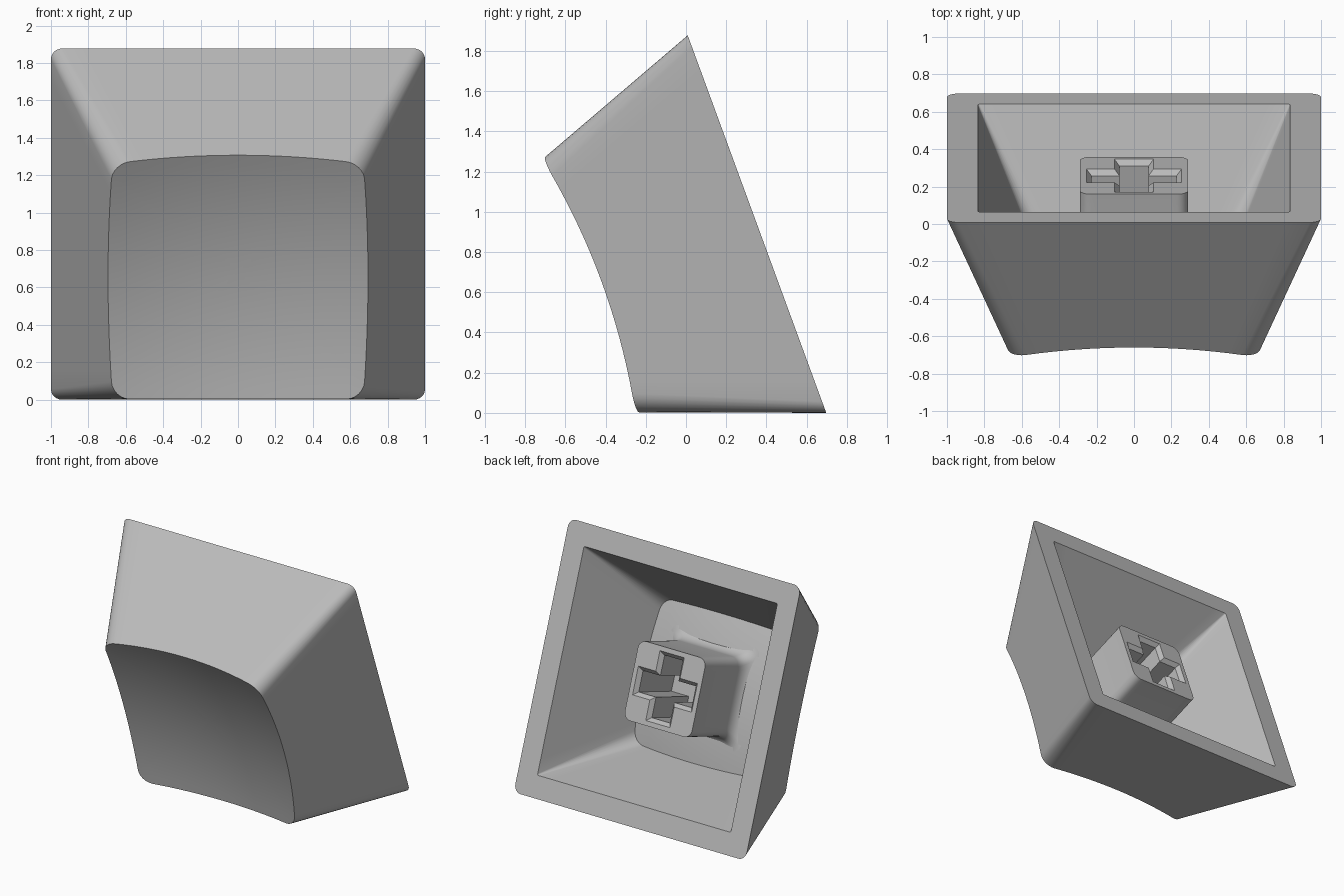
import bpy, bmesh, math
from mathutils import Matrix, Vector

cube = bpy.data.objects.get("Cube")
if cube:
    bpy.data.objects.remove(cube, do_unlink=True)

# One plain grey plastic
grey = bpy.data.materials.new("grey_plastic")
grey.use_nodes = True
colour = (0.5, 0.5, 0.5, 1)
grey.diffuse_color = colour
grey.node_tree.nodes["Principled BSDF"].inputs["Base Color"].default_value = colour

# The cap is built lying on its open side, then tipped up to face the front
TIP = Matrix.Translation((0, 0.353, 0.939)) @ Matrix.Rotation(math.radians(110.15), 4, "X")
EDGE, CORNER = 16, 6


def rounded_square(half, radius, height):
    """Points round a square with rounded corners and divided sides."""
    pts = []
    inner = half - radius
    for k in range(4):
        turn = Matrix.Rotation(k * math.pi / 2, 3, "Z")
        for i in range(CORNER):
            a = math.pi / 2 * i / CORNER
            pts.append(turn @ Vector((inner + radius * math.cos(a), inner + radius * math.sin(a), height)))
        for i in range(EDGE):
            pts.append(turn @ Vector((inner - 2 * inner * i / EDGE, half, height)))
    return pts


def bridge(bm, a, b):
    n = len(a)
    for i in range(n):
        j = (i + 1) % n
        bm.faces.new((a[i], a[j], b[j], b[i]))


def add_ring(bm, pts):
    return [bm.verts.new(p) for p in pts]


def finish(name, bm):
    bmesh.ops.recalc_face_normals(bm, faces=bm.faces)
    mesh = bpy.data.meshes.new(name)
    bm.to_mesh(mesh)
    bm.free()
    mesh.materials.append(grey)
    mesh.transform(TIP)
    obj = bpy.data.objects.new(name, mesh)
    bpy.context.collection.objects.link(obj)
    bpy.ops.object.select_all(action="DESELECT")
    obj.select_set(True)
    bpy.context.view_layer.objects.active = obj
    bpy.ops.object.shade_smooth_by_angle(angle=math.radians(28))
    return obj


def dish(p, centre):
    return centre + 0.16 * (p.x ** 2 + p.y ** 2)


def shell(bm, low, high, centre):
    """Tapered walls closed by a dished face; returns the open edge ring."""
    rim = []
    for a, b in zip(low, high):
        p = b
        for _ in range(8):
            p = a.lerp(b, dish(p, centre) / b.z)
        rim.append(p)
    base = add_ring(bm, low)
    last = add_ring(bm, rim)
    bridge(bm, base, last)
    steps = 12
    for s in range(steps - 1, 0, -1):
        pts = []
        for p in rim:
            q = Vector((p.x * s / steps, p.y * s / steps, 0))
            q.z = dish(q, centre)
            pts.append(q)
        ring = add_ring(bm, pts)
        bridge(bm, last, ring)
        last = ring
    middle = bm.verts.new((0, 0, centre))
    for i, v in enumerate(last):
        bm.faces.new((v, last[(i + 1) % len(last)], middle))
    return base


# Cap: outer shell, inner hollow and flat rim between them
bm = bmesh.new()
outer = shell(bm, rounded_square(1, 0.06, 0), rounded_square(0.675, 0.1, 0.878), 0.747)
inner = shell(bm, rounded_square(0.835, 0.01, 0), rounded_square(0.53, 0.09, 0.68), 0.6)
bridge(bm, outer, inner)
finish("keycap_shell", bm)


def cross(length, width, height):
    pts = []
    for k in range(4):
        turn = Matrix.Rotation(k * math.pi / 2, 3, "Z")
        for x, y in ((length, -width), (length, width), (width, width)):
            pts.append(turn @ Vector((x, y, height)))
    return pts


# Stem: block with a flared foot and a chamfered cross-shaped socket
bm = bmesh.new()
end = add_ring(bm, rounded_square(0.29, 0.06, 0.1))
last = end
for i in range(7):
    a = math.pi / 2 * i / 6
    ring = add_ring(bm, rounded_square(0.38 - 0.09 * math.cos(a), 0.06, 0.53 + 0.11 * math.sin(a)))
    bridge(bm, last, ring)
    last = ring
mouth = add_ring(bm, cross(0.255, 0.105, 0.1))
throat = add_ring(bm, cross(0.228, 0.078, 0.13))
floor = add_ring(bm, cross(0.228, 0.078, 0.56))
bridge(bm, mouth, throat)
bridge(bm, throat, floor)
bm.faces.new(floor)
border = [e for e in bm.edges if all(abs(v.co.z - 0.1) < 1e-5 for v in e.verts)]
bmesh.ops.triangle_fill(bm, edges=border, use_beauty=True)
finish("stem", bm)
